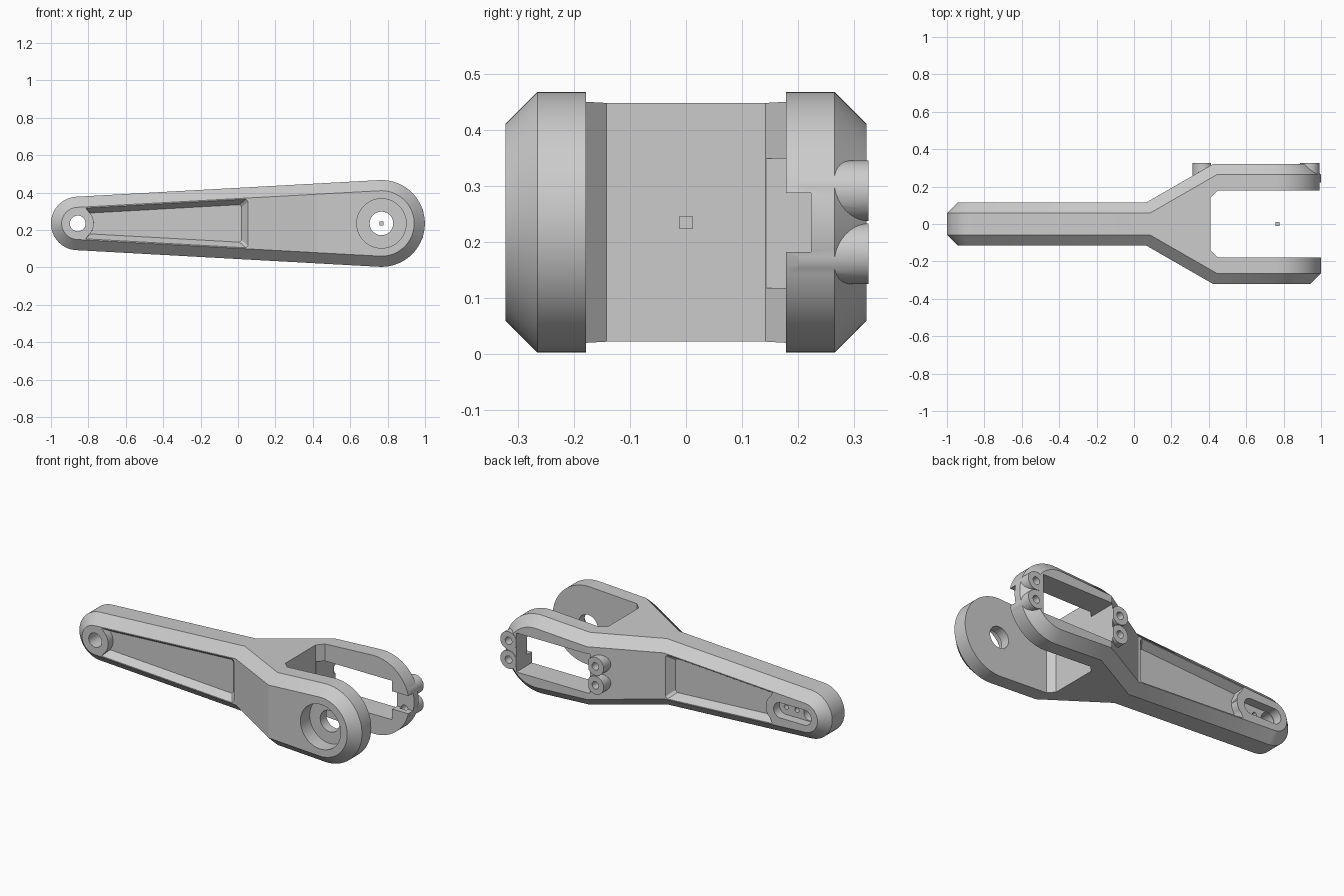
import bpy, bmesh
from math import sin, cos, pi, radians, asin

if "Cube" in bpy.data.objects:
    bpy.data.objects.remove(bpy.data.objects["Cube"])

ZC = 0.235                        # height of the centre line
XS, RS = -0.857, 0.143            # small end centre and radius
XB, RB = 0.767, 0.232             # big end centre and radius
CH = 0.057                        # outer chamfer
ARM, FORK = 0.115, 0.322          # half thickness of arm and fork
TH = asin((RB - RS) / (XB - XS))  # taper angle


def loft(name, rings, strips=False):
    """Closed solid through rings of (x, y, z) points; caps are n-gons or column strips."""
    bm = bmesh.new()
    vs = [[bm.verts.new(p) for p in r] for r in rings]
    n = len(rings[0])
    for a, b in zip(vs, vs[1:]):
        for i in range(n):
            j = (i + 1) % n
            bm.faces.new((a[i], a[j], b[j], b[i]))
    for r in (vs[0], vs[-1]):
        if strips:
            for i in range(n // 2 - 1):
                bm.faces.new((r[i], r[i + 1], r[n - 2 - i], r[n - 1 - i]))
        else:
            bm.faces.new(r)
    bmesh.ops.remove_doubles(bm, verts=bm.verts, dist=1e-5)
    bmesh.ops.recalc_face_normals(bm, faces=bm.faces)
    me = bpy.data.meshes.new(name)
    bm.to_mesh(me)
    bm.free()
    ob = bpy.data.objects.new(name, me)
    bpy.context.collection.objects.link(ob)
    return ob


def rod(name, x, z, r, y0, y1, seg=48, x2=None):
    """Cylinder along y, or a slot when x2 is given."""
    pts = []
    for i in range(seg):
        a = 2 * pi * (i + 0.5) / seg
        cx = x2 if x2 is not None and cos(a) > 0 else x
        pts.append((cx + r * cos(a), z + r * sin(a)))
    return loft(name, [[(px, y, pz) for px, pz in pts] for y in (y0, y1)])


def box(name, x0, x1, y0, y1, z0, z1):
    return loft(name, [[(x0, y, z0), (x1, y, z0), (x1, y, z1), (x0, y, z1)] for y in (y0, y1)])


def combine(target, tool, op='DIFFERENCE'):
    m = target.modifiers.new("bool", 'BOOLEAN')
    m.operation, m.object, m.solver = op, tool, 'EXACT'
    tool.hide_render = True
    bpy.context.view_layer.objects.active = target
    bpy.ops.object.modifier_apply(modifier=m.name)
    bpy.data.objects.remove(tool)


def edge(x, inset):
    """Half height of the straight tapered edge at x."""
    return (RS - inset) / cos(TH) + (x - XS) * sin(TH) / cos(TH)


def layer(inset, side, xa, xb):
    """Outline of the link, inset from the full shape, on one side in y."""
    seg = 24
    top = []
    for i in range(seg + 1):
        a = pi + (pi / 2 + TH - pi) * i / seg
        top.append((XS + (RS - inset) * cos(a), (RS - inset) * sin(a)))
    top += [(x, edge(x, inset)) for x in (xa, xb)]
    for i in range(seg + 1):
        a = (pi / 2 + TH) * (1 - i / seg)
        top.append((XB + (RB - inset) * cos(a), (RB - inset) * sin(a)))
    loop = top + [(x, -z) for x, z in reversed(top)]
    drop = CH - inset

    def y(x):
        t = min(1, max(0, (x - xa) / (xb - xa)))
        return side * (ARM + (FORK - ARM) * t - drop)
    return [(x, y(x), ZC + z) for x, z in loop]


# Main body: tapered link that widens into the fork
body = loft("fork_link", [
    layer(CH, -1, 0.065, 0.425), layer(0, -1, 0.085, 0.445),
    layer(0, 1, 0.085, 0.445), layer(CH, 1, 0.065, 0.425)], strips=True)

# Screw bosses on the back fork plate
screws = [(x, ZC + s * 0.056) for x in (0.367, 0.937) for s in (-1, 1)]
for x, z in screws:
    combine(body, rod("boss", x, z, 0.054, 0.2, 0.325, 32), 'UNION')

# Fork gap with chamfered inner corners
gap = [(0.41, -0.142), (0.447, -0.178), (1.2, -0.178), (1.2, 0.178), (0.447, 0.178), (0.41, 0.142)]
combine(body, loft("gap", [[(x, y, z) for x, y in gap] for z in (-0.2, 0.7)]))

# Motor window, cable notch and screw holes in the back plate
combine(body, box("window", 0.411, 0.887, 0.1, 0.5, 0.118, 0.349))
combine(body, box("notch", 0.8, 1.2, 0.1, 0.223, 0.182, 0.287))
for x, z in screws:
    combine(body, rod("screw_hole", x, z, 0.022, 0.21, 0.4, 24))

# Pivot bore and counterbore in the front plate
combine(body, rod("bore", XB, ZC, 0.063, -0.5, 0))
combine(body, rod("counterbore", XB, ZC, 0.132, -0.5, -0.235, 64))


# Drafted pockets on both arm faces, rounded around the small end
def pocket(side, cx):
    rings = []
    for depth, m, xr in ((-0.0001, 0.006, 0.054), (0.045, 0.034, 0.02)):
        r = 0.086
        lim = radians(60 if m < 0.02 else 40)
        arc = [(cx + r * cos(a), r * sin(a)) for a in (lim * (1 - i / 6) for i in range(13))]
        arc[0] = (arc[0][0], edge(arc[0][0], CH + m))
        arc[-1] = (arc[0][0], -arc[0][1])
        zr = edge(xr, CH + m)
        pts = [(xr, zr - 0.012), (xr - 0.012, zr)] + arc + [(xr - 0.012, -zr), (xr, 0.012 - zr)]
        rings.append([(x, side * (ARM - depth), ZC + z) for x, z in pts])
    return loft("pocket", rings)


combine(body, pocket(-1, XS))
combine(body, pocket(1, -0.69))

# Small end: through hole, horn slot on the back and its blind screw holes
combine(body, rod("pin_hole", XS, ZC, 0.042, -0.5, 0.5))
combine(body, rod("horn_slot", XS, ZC, 0.045, 0.06, 0.3, 48, x2=-0.70))
for x in (-0.77, -0.70):
    combine(body, rod("horn_hole", x, ZC, 0.014, 0.03, 0.2, 16))

# Tiny cube on the pivot axis
pivot = box("pivot_cube", XB - 0.0115, XB + 0.0115, -0.0115, 0.0115, ZC - 0.0115, ZC + 0.0115)

bpy.ops.object.select_all(action='DESELECT')
body.select_set(True)
bpy.context.view_layer.objects.active = body
bpy.ops.object.shade_smooth_by_angle(angle=radians(25))
